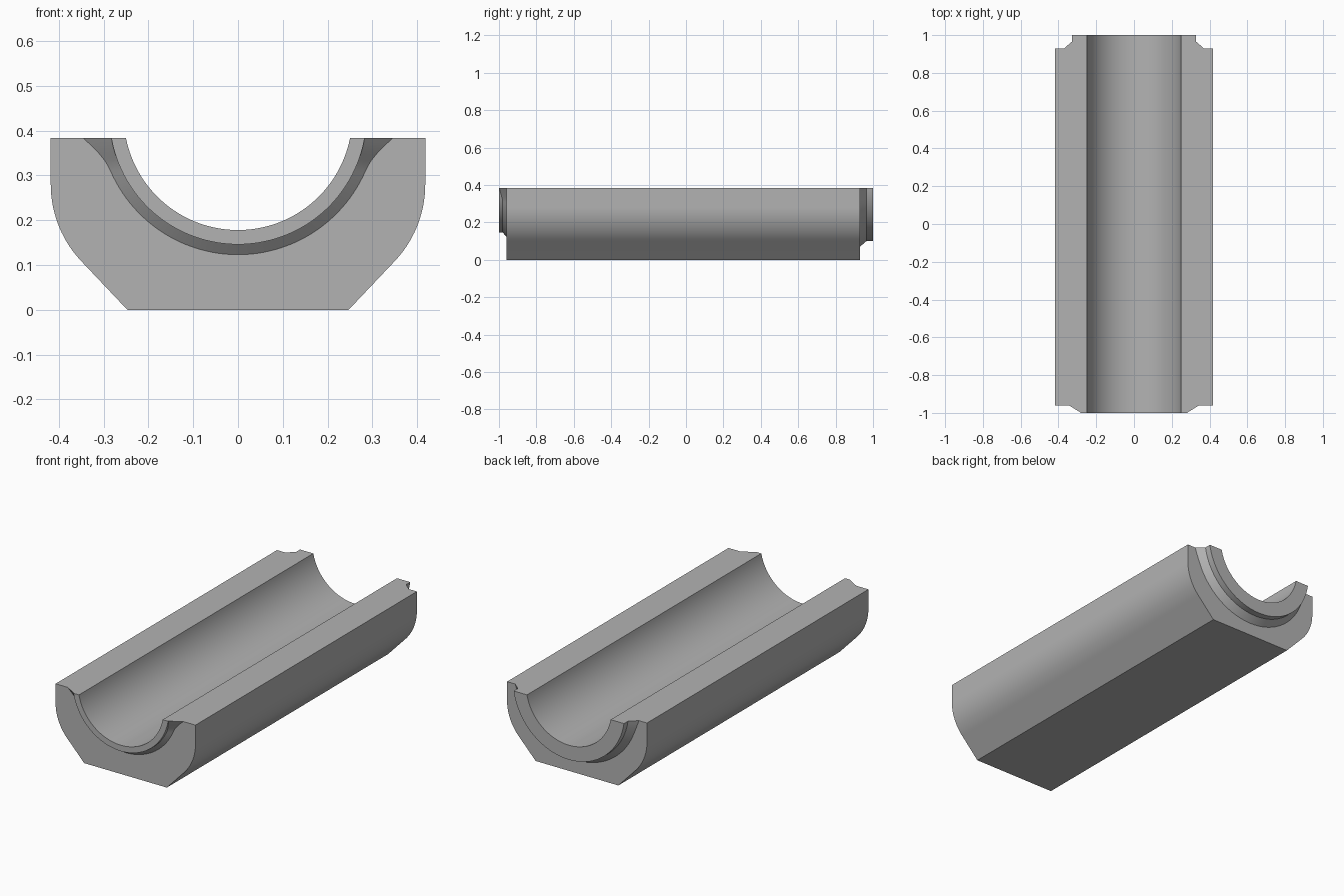
import bpy, bmesh
from math import sin, cos, pi, radians, asin

cube = bpy.data.objects.get("Cube")
if cube:
    bpy.data.objects.remove(cube, do_unlink=True)

AXIS, TOP, HALF = 0.433, 0.383, 32   # bore axis height, cut plane, samples per half
FLARE = radians(23.3)                # angle below horizontal where the lip flares out


def arc(radius, y, flare=0.0, pull=0.0):
    """Trough curve from the right-hand cut edge to the other, flaring near the cut."""
    start = asin((AXIS - TOP) / (radius + flare))
    pts = []
    for i in range(2 * HALF + 1):
        a = start + (pi - 2 * start) * i / (2 * HALF)
        edge = min(a, pi - a)
        f = max(0.0, (FLARE - edge) / (FLARE - start))
        r = radius + flare * f * f
        pts.append((r * cos(a), y + pull * f, AXIS - r * sin(a)))
    return pts


def shell(y):
    """Outer section: upright side, rounded shoulder, slanted corner, flat base."""
    n = 16
    half = [(0.418, TOP)]
    for i in range(n + 1):
        a = pi / 4 * i / n
        half.append((0.168 + 0.25 * cos(a), 0.28 - 0.25 * sin(a)))
    flat = HALF - len(half)
    half += [(0.247 * (1 - i / flat), 0.0) for i in range(flat)]
    full = half + [(0.0, 0.0)] + [(-x, z) for x, z in reversed(half)]
    return [(x, y, z) for x, z in full]


# Curves in order round the wall: front lip, body, back lip, bore
curves = [
    arc(0.255, -1.0),
    arc(0.287, -1.0),
    arc(0.287, -0.98, pull=-0.018),
    arc(0.31, -0.96, flare=0.039),
    shell(-0.96),
    shell(0.93),
    arc(0.363, 0.93, flare=0.01),
    arc(0.333, 0.965),
    arc(0.333, 1.0),
    arc(0.255, 1.0),
]

bm = bmesh.new()
rows = [[bm.verts.new(p) for p in c] for c in curves]
for k, row in enumerate(rows):
    nxt = rows[(k + 1) % len(rows)]
    for i in range(2 * HALF):
        bm.faces.new((row[i], row[i + 1], nxt[i + 1], nxt[i]))
# Flat cut faces along the top
bm.faces.new([r[0] for r in rows])
bm.faces.new([r[-1] for r in reversed(rows)])
bmesh.ops.recalc_face_normals(bm, faces=bm.faces)

mesh = bpy.data.meshes.new("bearing_half_shell")
bm.to_mesh(mesh)
bm.free()
body = bpy.data.objects.new("bearing_half_shell", mesh)
bpy.context.collection.objects.link(body)

# Plain grey finish
grey = bpy.data.materials.new("plain_grey")
grey.use_nodes = True
colour = (0.45, 0.45, 0.45, 1.0)
grey.diffuse_color = colour
grey.node_tree.nodes["Principled BSDF"].inputs["Base Color"].default_value = colour
mesh.materials.append(grey)

bpy.ops.object.select_all(action='DESELECT')
body.select_set(True)
bpy.context.view_layer.objects.active = body
bpy.ops.object.shade_smooth_by_angle(angle=radians(25))
